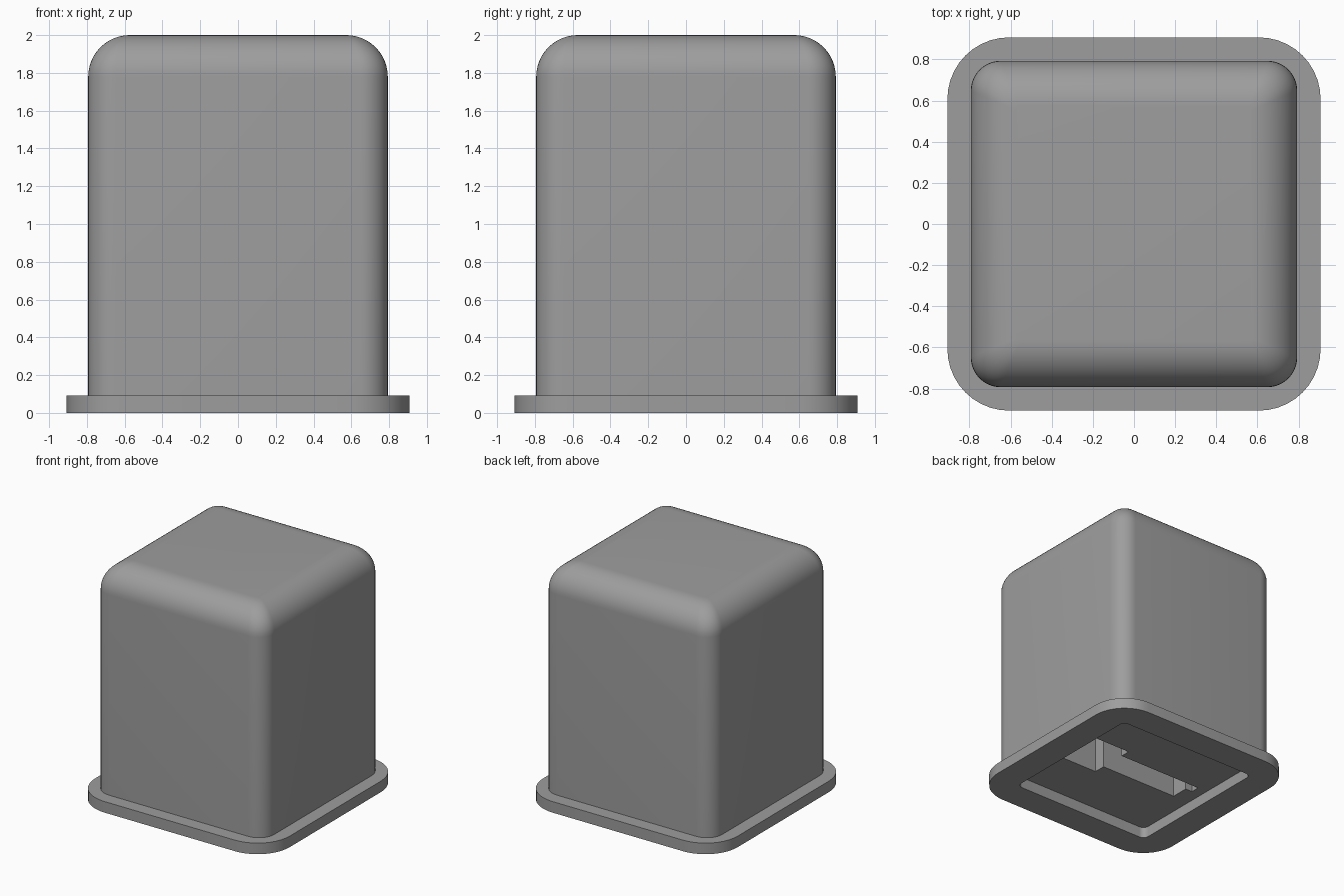
import bpy, bmesh, math

if "Cube" in bpy.data.objects:
    bpy.data.objects.remove(bpy.data.objects["Cube"])

BODY, FLANGE, RECESS = 0.793, 0.907, 0.66   # half widths
FLANGE_Z, TOP_Z, FILLET, SLOT_TOP = 0.093, 2.0, 0.22, 0.95
STEPS = 10                                  # segments per rounded corner

bm = bmesh.new()


def ring(half, radius, z):
    """Rounded square loop of vertices."""
    verts = []
    c = half - radius
    for k, (sx, sy) in enumerate(((1, 1), (-1, 1), (-1, -1), (1, -1))):
        for i in range(STEPS + 1):
            a = math.pi / 2 * (k + i / STEPS)
            verts.append(bm.verts.new((sx * c + radius * math.cos(a),
                                       sy * c + radius * math.sin(a), z)))
    return verts


def bridge(a, b):
    """Quad strip between two loops of equal length."""
    n = len(a)
    for i in range(n):
        j = (i + 1) % n
        bm.faces.new((a[i], a[j], b[j], b[i]))


def loop_edges(loop):
    out = []
    for i, v in enumerate(loop):
        pair = (v, loop[(i + 1) % len(loop)])
        out.append(bm.edges.get(pair) or bm.edges.new(pair))
    return out


# Outer shell: recess wall, flange, then straight body
recess_top = ring(RECESS, 0.05, FLANGE_Z)
rings = [recess_top,
         ring(RECESS, 0.05, 0.0),
         ring(FLANGE, 0.30, 0.0),
         ring(FLANGE, 0.30, FLANGE_Z),
         ring(BODY, 0.145, FLANGE_Z)]

# Rounded top edge
for i in range(13):
    a = math.pi / 2 * i / 12
    inset = FILLET * (1 - math.cos(a))
    rings.append(ring(BODY - inset, 0.145 - 0.125 * inset / FILLET,
                      TOP_Z - FILLET + FILLET * math.sin(a)))
for a, b in zip(rings, rings[1:]):
    bridge(a, b)
bm.faces.new(rings[-1])

# Stepped socket in the underside: wide end, narrow channel, small end notch
slot = [(0.57, -0.21), (0.57, 0.20), (0.225, 0.20), (0.225, 0.115),
        (-0.57, 0.115), (-0.57, 0.04), (-0.505, 0.04), (-0.505, -0.11),
        (0.225, -0.11), (0.225, -0.21)]
slot_low = [bm.verts.new((x, y, FLANGE_Z)) for x, y in slot]
slot_high = [bm.verts.new((x, y, SLOT_TOP)) for x, y in slot]
bridge(slot_low, slot_high)
bm.faces.new(slot_high)

# Recess ceiling around the socket
bmesh.ops.triangle_fill(bm, use_beauty=True, use_dissolve=False,
                        edges=loop_edges(recess_top) + loop_edges(slot_low))
bmesh.ops.recalc_face_normals(bm, faces=bm.faces[:])

mesh = bpy.data.meshes.new("flanged_cap")
bm.to_mesh(mesh)
bm.free()
cap = bpy.data.objects.new("flanged_cap", mesh)
bpy.context.collection.objects.link(cap)

grey = bpy.data.materials.new("mid_grey")
grey.diffuse_color = (0.34, 0.34, 0.34, 1)
grey.use_nodes = True
grey.node_tree.nodes["Principled BSDF"].inputs["Base Color"].default_value = grey.diffuse_color
mesh.materials.append(grey)

bpy.context.view_layer.objects.active = cap
cap.select_set(True)
bpy.ops.object.shade_smooth_by_angle(angle=math.radians(30))
